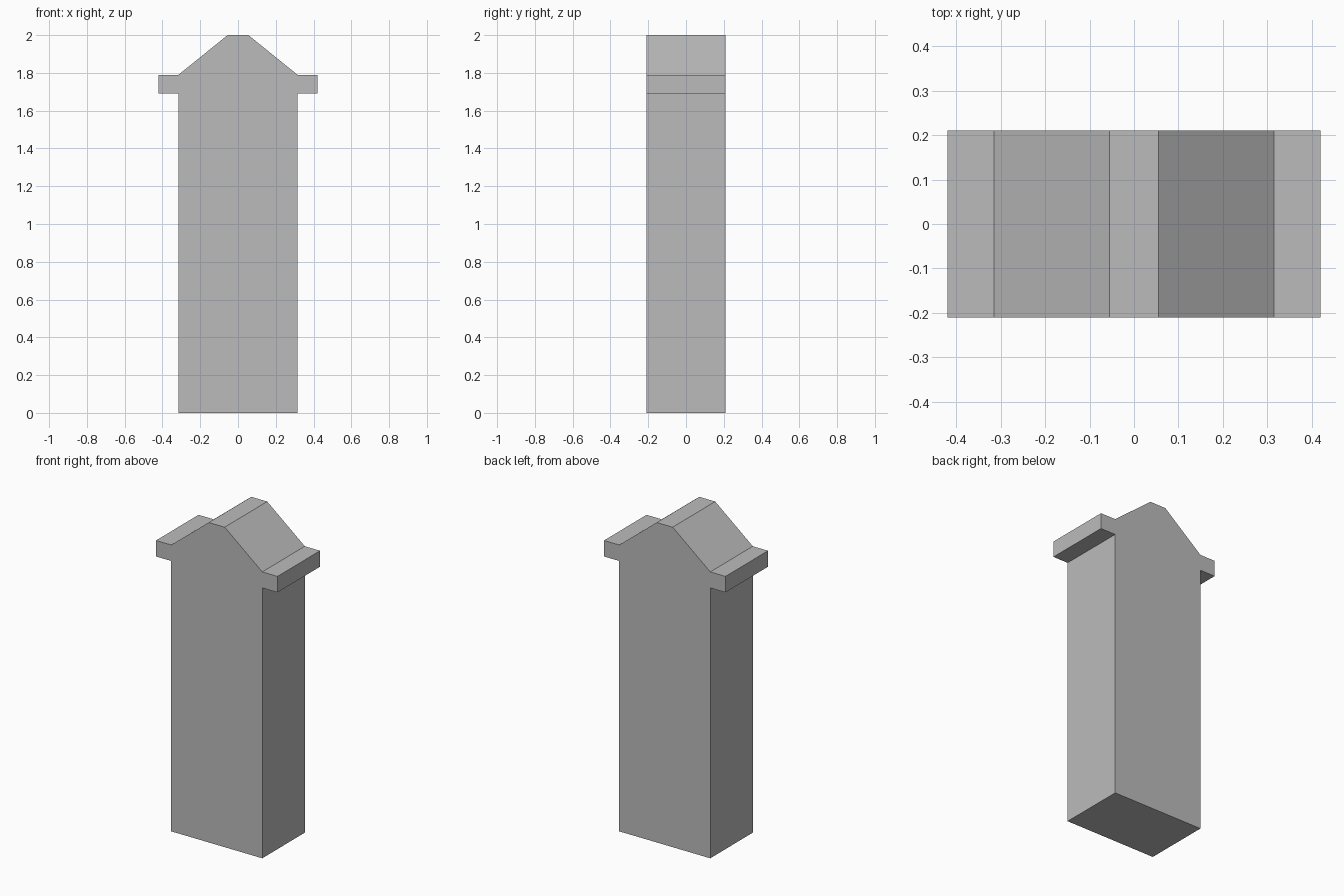
import bpy
import bmesh

cube = bpy.data.objects.get("Cube")
if cube:
    bpy.data.objects.remove(cube, do_unlink=True)

DEPTH = 0.42

# Plain grey material
grey = bpy.data.materials.new("plain_grey")
grey.use_nodes = True
color = (0.5, 0.5, 0.5, 1)
grey.diffuse_color = color
grey.node_tree.nodes["Principled BSDF"].inputs["Base Color"].default_value = color

# Right half of the outline: shaft, eave, sloping roof, flat ridge
half = [(0.315, 0), (0.315, 1.69), (0.42, 1.69),
        (0.42, 1.79), (0.315, 1.79), (0.055, 2)]
outline = half + [(-x, z) for x, z in reversed(half)]

# Extrude the mirrored outline from front to back
bm = bmesh.new()
front = bm.faces.new([bm.verts.new((x, -DEPTH / 2, z)) for x, z in outline])
back = bmesh.ops.extrude_face_region(bm, geom=[front], use_keep_orig=True)["geom"]
bmesh.ops.translate(bm, vec=(0, DEPTH, 0),
                    verts=[v for v in back if isinstance(v, bmesh.types.BMVert)])
bmesh.ops.recalc_face_normals(bm, faces=bm.faces)

mesh = bpy.data.meshes.new("gabled_pillar")
bm.to_mesh(mesh)
bm.free()
mesh.materials.append(grey)
pillar = bpy.data.objects.new("gabled_pillar", mesh)
bpy.context.collection.objects.link(pillar)
